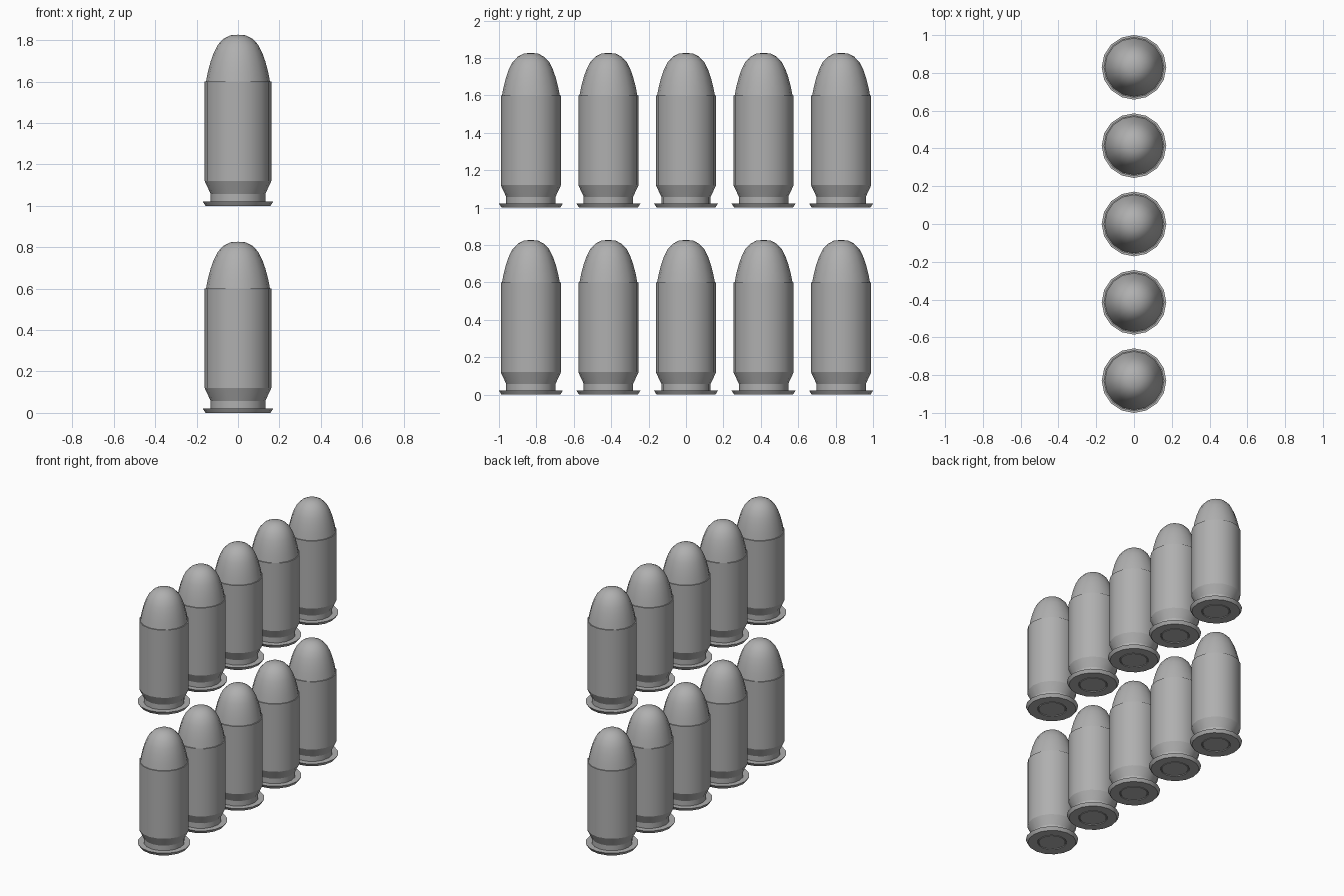
import bpy, bmesh, math

if "Cube" in bpy.data.objects:
    bpy.data.objects.remove(bpy.data.objects["Cube"])

SIDES = 16

grey = bpy.data.materials.new("dark_grey")
grey.diffuse_color = (0.43, 0.43, 0.43, 1)
grey.use_nodes = True
grey.node_tree.nodes["Principled BSDF"].inputs["Base Color"].default_value = grey.diffuse_color


def lathe(name, profile, sharp_angle):
    """Spin an (r, z) profile around z; rings steeper than sharp_angle stay crisp."""
    bm = bmesh.new()
    verts = [bm.verts.new((r, 0, z)) for r, z in profile]
    edges = [bm.edges.new(p) for p in zip(verts, verts[1:])]
    bmesh.ops.spin(bm, geom=verts + edges, cent=(0, 0, 0), axis=(0, 0, 1),
                   angle=math.tau, steps=SIDES, use_merge=True)
    bmesh.ops.remove_doubles(bm, verts=bm.verts, dist=1e-4)
    bmesh.ops.recalc_face_normals(bm, faces=bm.faces)
    # Keep normals pointing outward (the lowest face looks down)
    low = min(bm.faces, key=lambda f: f.calc_center_median().z)
    if name != "tip" and low.normal.z > 0:
        bmesh.ops.reverse_faces(bm, faces=bm.faces)
    for f in bm.faces:
        f.smooth = True
    for e in bm.edges:
        ring = abs(e.verts[0].co.z - e.verts[1].co.z) < 1e-5
        if ring and len(e.link_faces) == 2:
            e.smooth = e.calc_face_angle() < math.radians(sharp_angle)
    mesh = bpy.data.meshes.new(name)
    bm.to_mesh(mesh)
    bm.free()
    mesh.materials.append(grey)
    return mesh


# Casing: base recess, bevelled rim, extractor groove, straight wall, mouth
casing = lathe("casing", [
    (0, 0.005), (0.094, 0.005), (0.094, 0), (0.157, 0), (0.171, 0.022),
    (0.132, 0.022), (0.132, 0.058), (0.161, 0.12),
    (0.161, 0.60), (0.154, 0.60)], 20)

# Rounded tip, starting at the casing mouth
tip = lathe("tip", [
    (0.155, 0.598), (0.146, 0.645), (0.133, 0.695), (0.118, 0.738),
    (0.098, 0.778), (0.070, 0.807), (0.038, 0.824), (0, 0.827)], 60)

# Primer disc seated in the base recess
primer = lathe("primer", [
    (0, 0.001), (0.086, 0.001), (0.09, 0.005)], 30)

# Two rows of five
for row in range(2):
    for col in range(-2, 3):
        for mesh in (casing, tip, primer):
            ob = bpy.data.objects.new(f"{mesh.name}_{row + 1}_{col + 3}", mesh)
            ob.location = (0, col * 0.4147, row * 1.0)
            bpy.context.collection.objects.link(ob)
